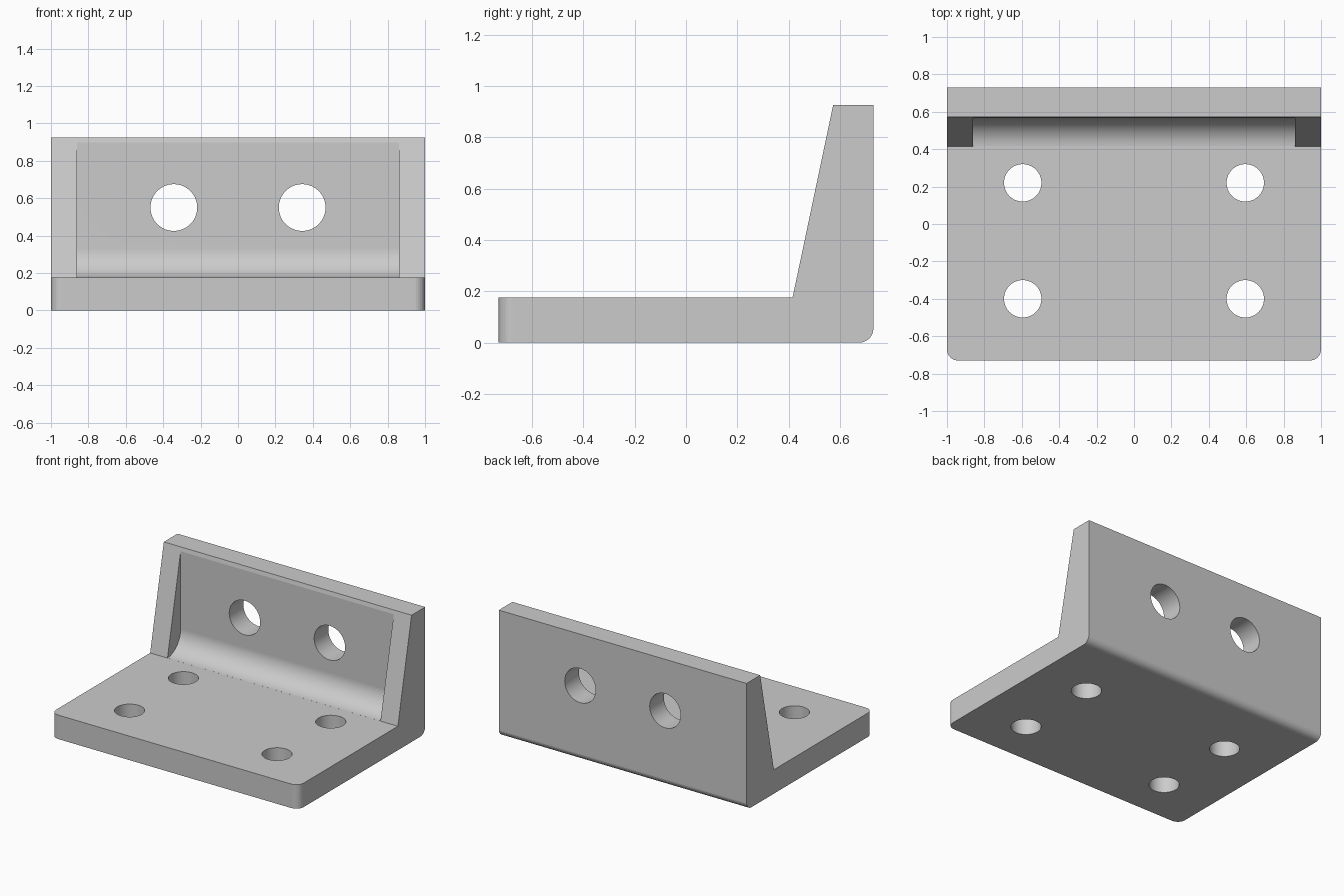
import bpy, bmesh, math
from mathutils import Matrix

if "Cube" in bpy.data.objects:
    bpy.data.objects.remove(bpy.data.objects["Cube"])

HALF_Y, PLATE, HEIGHT = 0.73, 0.175, 0.925
FOOT_Y, TOP_Y, WALL_Y, RIB_X = 0.415, 0.573, 0.567, 0.86


def mesh_object(name, bm):
    bmesh.ops.recalc_face_normals(bm, faces=bm.faces)
    mesh = bpy.data.meshes.new(name)
    bm.to_mesh(mesh)
    bm.free()
    obj = bpy.data.objects.new(name, mesh)
    bpy.context.collection.objects.link(obj)
    return obj


def extrude_profile(points, half_width):
    """Side profile of (y, z) points swept along x."""
    bm = bmesh.new()
    face = bm.faces.new([bm.verts.new((-half_width, y, z)) for y, z in points])
    swept = bmesh.ops.extrude_face_region(bm, geom=[face])["geom"]
    verts = [v for v in swept if isinstance(v, bmesh.types.BMVert)]
    bmesh.ops.translate(bm, verts=verts, vec=(2 * half_width, 0, 0))
    return bm


def round_edges(bm, test, radius):
    edges = [e for e in bm.edges if all(test(v.co) for v in e.verts)]
    bmesh.ops.bevel(bm, geom=edges, offset=radius, segments=8,
                    profile=0.5, affect='EDGES')


def cylinder(name, radius, location, along_y=False):
    bm = bmesh.new()
    matrix = Matrix.Translation(location)
    if along_y:
        matrix = matrix @ Matrix.Rotation(math.pi / 2, 4, 'X')
    bmesh.ops.create_cone(bm, cap_ends=True, segments=64, radius1=radius,
                          radius2=radius, depth=0.6, matrix=matrix)
    return mesh_object(name, bm)


# Angle bracket: base plate and wall with sloping front
bm = extrude_profile([(-HALF_Y, 0), (HALF_Y, 0), (HALF_Y, HEIGHT),
                      (TOP_Y, HEIGHT), (FOOT_Y, PLATE), (-HALF_Y, PLATE)], 1)
# Rounded lower back edge
round_edges(bm, lambda c: c.y > HALF_Y - 0.001 and c.z < 0.001, 0.055)
# Rounded front corners
for side in (-1, 1):
    round_edges(bm, lambda c: c.y < -HALF_Y + 0.001 and c.x * side > 0.99, 0.06)
bracket = mesh_object("angle_bracket", bm)

# Pocket between the end ribs, with a cove at the foot of the wall
R = WALL_Y - 0.41
cove = []
for i in range(17):
    a = math.radians(-87 + 87 * i / 16)
    cove.append((0.41 + R * math.cos(a + 0) if i == 16 else 0.41 + R * math.cos(a),
                 PLATE + R + R * math.sin(a)))
pocket = mesh_object("pocket_cutter", extrude_profile(
    cove + [(WALL_Y, 1.0), (0.35, 1.0), (0.35, cove[0][1])], RIB_X))

# Bolt holes in wall and plate
cutters = [pocket]
for side in (-1, 1):
    cutters.append(cylinder("wall_hole_cutter", 0.125,
                            (side * 0.343, 0.6, 0.55), along_y=True))
    for y in (0.22, -0.4):
        cutters.append(cylinder("plate_hole_cutter", 0.1, (side * 0.595, y, 0.1)))

bpy.context.view_layer.objects.active = bracket
bracket.select_set(True)
for cutter in cutters:
    cutter.hide_render = True
    mod = bracket.modifiers.new("cut", 'BOOLEAN')
    mod.operation, mod.solver, mod.object = 'DIFFERENCE', 'EXACT', cutter
    bpy.ops.object.modifier_apply(modifier=mod.name)
    bpy.data.objects.remove(cutter)

# Grey metal
metal = bpy.data.materials.new("grey_metal")
metal.diffuse_color = (0.6, 0.6, 0.6, 1)
metal.use_nodes = True
metal.node_tree.nodes["Principled BSDF"].inputs["Base Color"].default_value = metal.diffuse_color
bracket.data.materials.clear()
bracket.data.materials.append(metal)

# Smooth rounds with crisp edges
bpy.ops.object.shade_smooth_by_angle(angle=math.radians(10))
bracket.modifiers.new("flat_face_normals", 'WEIGHTED_NORMAL').keep_sharp = True
